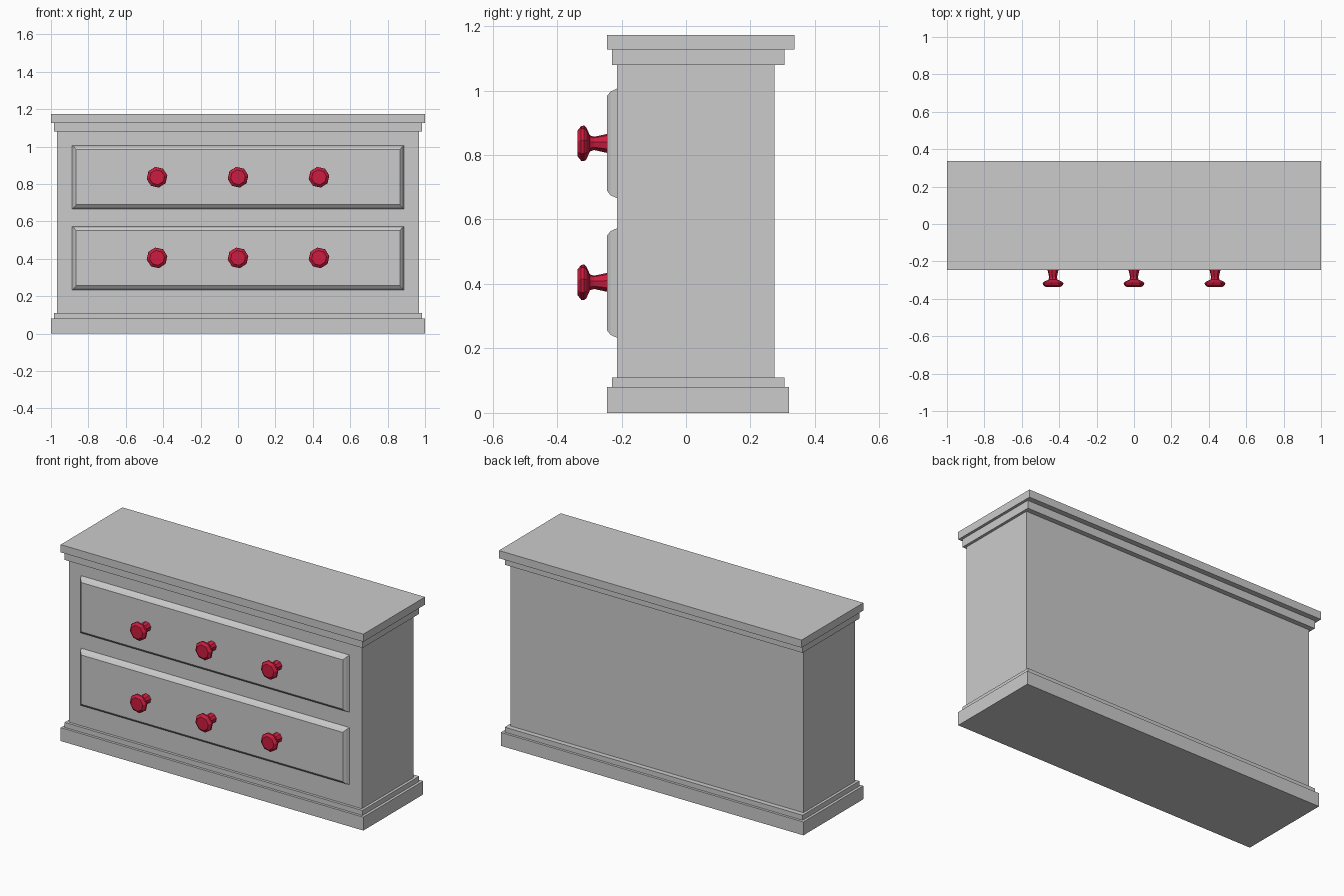
import bpy, bmesh, math

if "Cube" in bpy.data.objects:
    bpy.data.objects.remove(bpy.data.objects["Cube"])


def finish(name, bm, mat=None):
    bmesh.ops.recalc_face_normals(bm, faces=bm.faces[:])
    me = bpy.data.meshes.new(name)
    bm.to_mesh(me)
    bm.free()
    ob = bpy.data.objects.new(name, me)
    bpy.context.collection.objects.link(ob)
    if mat:
        me.materials.append(mat)
    return ob


def box(name, half_x, y0, y1, z0, z1):
    bm = bmesh.new()
    bmesh.ops.create_cube(bm, size=1)
    for v in bm.verts:
        v.co = (v.co.x * 2 * half_x,
                y0 if v.co.y < 0 else y1,
                z0 if v.co.z < 0 else z1)
    return finish(name, bm)


def drawer_front(name, zc):
    # raised panel: chamfered on all four front edges
    bm = bmesh.new()
    rings = []
    for hx, hz, y in [(0.888, 0.17, -0.214), (0.876, 0.161, -0.234), (0.865, 0.147, -0.245)]:
        rings.append([bm.verts.new((sx * hx, y, zc + sz * hz))
                      for sx, sz in [(-1, -1), (1, -1), (1, 1), (-1, 1)]])
    for a, b in zip(rings, rings[1:]):
        for i in range(4):
            j = (i + 1) % 4
            bm.faces.new((a[i], a[j], b[j], b[i]))
    bm.faces.new(rings[0])
    bm.faces.new(rings[-1])
    return finish(name, bm)


def knob(name, x, z, mat, sides=8, turn=math.radians(10)):
    # low-poly turned profile (radius, y) running out from the drawer face
    profile = [(0.030, -0.244), (0.026, -0.262), (0.021, -0.285), (0.025, -0.298),
               (0.050, -0.309), (0.056, -0.316), (0.055, -0.325), (0.040, -0.337)]
    bm = bmesh.new()
    rings = []
    for r, y in profile:
        rings.append([bm.verts.new((x + r * math.cos(turn + k * math.tau / sides), y,
                                    z + r * math.sin(turn + k * math.tau / sides)))
                      for k in range(sides)])
    for a, b in zip(rings, rings[1:]):
        for i in range(sides):
            j = (i + 1) % sides
            bm.faces.new((a[i], a[j], b[j], b[i]))
    bm.faces.new(rings[0])
    bm.faces.new(rings[-1])
    return finish(name, bm, mat)


red = bpy.data.materials.new("red_knob")
red.diffuse_color = (0.6, 0.012, 0.05, 1)
red.use_nodes = True
red.node_tree.nodes["Principled BSDF"].inputs["Base Color"].default_value = red.diffuse_color

# carcass with stepped plinth and top
box("base_plinth", 1.0, -0.245, 0.32, 0.0, 0.08)
box("base_moulding", 0.984, -0.23, 0.305, 0.08, 0.11)
box("cabinet_body", 0.968, -0.214, 0.275, 0.11, 1.08)
box("top_moulding", 0.984, -0.23, 0.305, 1.08, 1.127)
box("top_slab", 1.0, -0.245, 0.337, 1.127, 1.173)

# two drawers with three knobs each
for row, (zc, zk) in {"lower": (0.403, 0.405), "upper": (0.836, 0.836)}.items():
    drawer_front(row + "_drawer", zc)
    for side, x in {"left": -0.433, "middle": 0.0, "right": 0.433}.items():
        knob(f"{row}_{side}_knob", x, zk, red)
